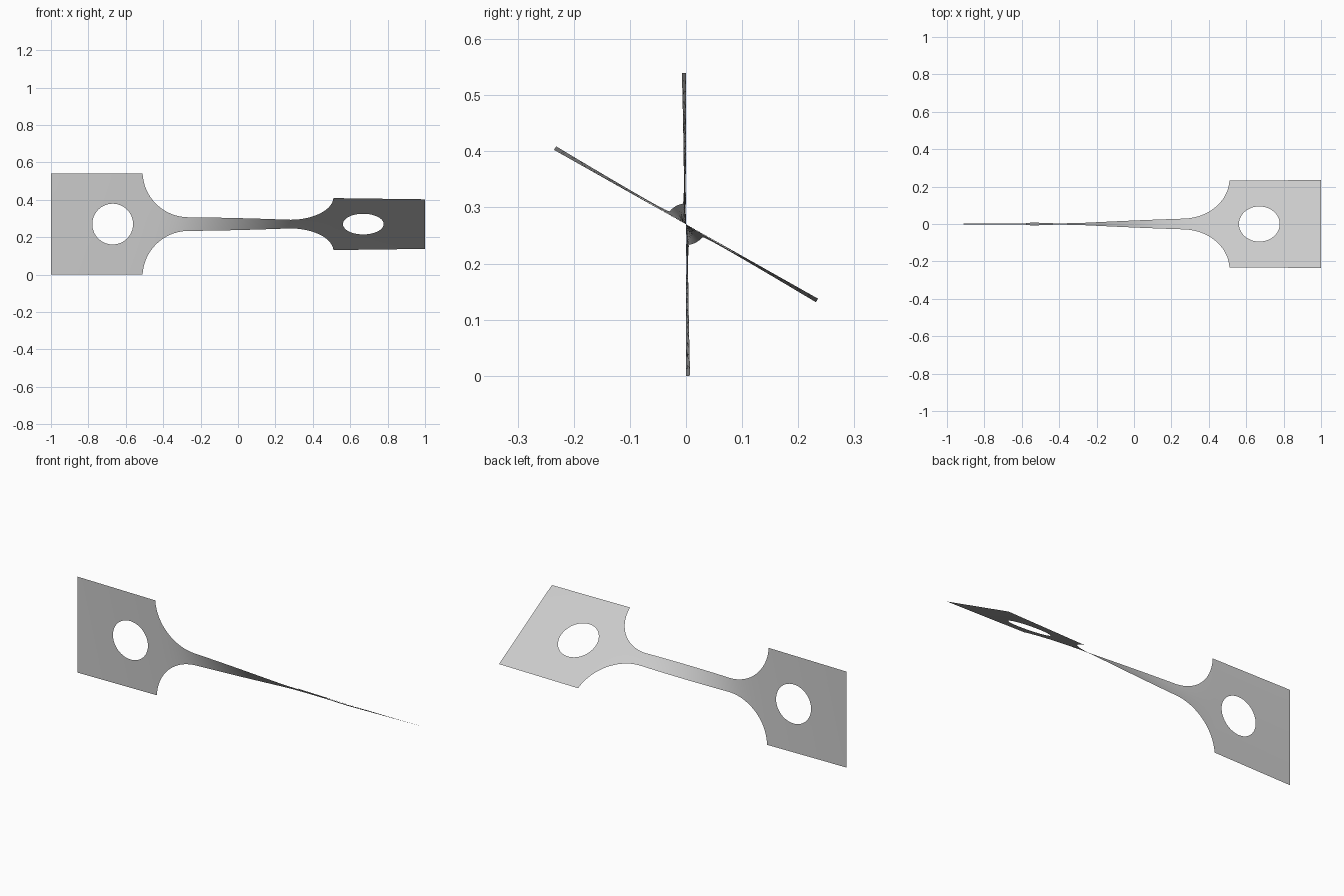
import bpy, bmesh, math

if "Cube" in bpy.data.objects:
    bpy.data.objects.remove(bpy.data.objects["Cube"])

TAB_HALF, NECK_HALF = 0.27, 0.037      # half widths of the tabs and the neck
TAB_X, HOLE_X, HOLE_R = 0.51, 0.67, 0.109
FILLET_R = 0.245
FILLET_X = TAB_X - math.sqrt(FILLET_R**2 - (NECK_HALF + FILLET_R - TAB_HALF)**2)
TWIST = math.radians(60.6)
ROWS, RINGS, STEPS = 24, 8, 800


def half_width(x):
    """Half width of the strip: tab, round fillet, then narrow neck."""
    x = abs(x)
    if x > TAB_X + 1e-6:
        return TAB_HALF
    d = max(0, x - FILLET_X)
    return NECK_HALF + FILLET_R - math.sqrt(max(0, FILLET_R**2 - d * d))


# Twist builds up fastest where the strip is narrow
sums = [0]
for i in range(STEPS):
    sums.append(sums[-1] + half_width(-1 + 2 * (i + 0.5) / STEPS) ** -1.6)


def angle(x):
    t = min(max((x + 1) / 2 * STEPS, 0), STEPS)
    i = min(int(t), STEPS - 1)
    return TWIST * (sums[i] + (sums[i + 1] - sums[i]) * (t - i)) / sums[-1]


def add_grid(bm, grid):
    """Quads between successive rows of flat (x, z) points."""
    verts = [[bm.verts.new((x, 0, z)) for x, z in row] for row in grid]
    for a, b in zip(verts, verts[1:]):
        for j in range(len(a) - 1):
            bm.faces.new((a[j], a[j + 1], b[j + 1], b[j]))


def tab_rings(side):
    """Rings running from the rectangular tab edge in to the round hole."""
    corners = [(TAB_X, -TAB_HALF), (1, -TAB_HALF), (1, TAB_HALF), (TAB_X, TAB_HALF)]
    outer = []
    for (x0, z0), (x1, z1) in zip(corners, corners[1:] + corners[:1]):
        outer += [(x0 + (x1 - x0) * k / ROWS, z0 + (z1 - z0) * k / ROWS)
                  for k in range(ROWS)]
    outer.append(outer[0])
    rings = []
    for r in range(RINGS + 1):
        t, ring = r / RINGS, []
        for x, z in outer:
            a = math.atan2(z, x - HOLE_X)
            hx, hz = HOLE_X + HOLE_R * math.cos(a), HOLE_R * math.sin(a)
            ring.append((side * (x + (hx - x) * t), z + (hz - z) * t))
        rings.append(ring)
    return rings


bm = bmesh.new()

# Two tabs with round holes
for side in (-1, 1):
    add_grid(bm, tab_rings(side))

# Neck with filleted ends, columns packed closer toward the tabs
columns = [TAB_X * math.sin(math.pi / 2 * k / 48) for k in range(-48, 49)]
add_grid(bm, [[(x, half_width(x) * (2 * j / ROWS - 1)) for j in range(ROWS + 1)]
              for x in columns])

bmesh.ops.remove_doubles(bm, verts=bm.verts, dist=0.0004)
bm.normal_update()
bmesh.ops.reverse_faces(bm, faces=[f for f in bm.faces if f.normal.y > 0])

# Wind the flat sheet about its long axis
for v in bm.verts:
    a, w = angle(v.co.x), v.co.z
    v.co.y, v.co.z = -w * math.sin(a), TAB_HALF + w * math.cos(a)

mesh = bpy.data.meshes.new("twisted_strip")
bm.to_mesh(mesh)
bm.free()
strip = bpy.data.objects.new("twisted_strip", mesh)
bpy.context.collection.objects.link(strip)

# Plain grey sheet
grey = bpy.data.materials.new("plain grey")
grey.use_nodes = True
colour = (0.6, 0.6, 0.6, 1)
grey.diffuse_color = colour
grey.node_tree.nodes["Principled BSDF"].inputs["Base Color"].default_value = colour
mesh.materials.append(grey)

bpy.context.view_layer.objects.active = strip
strip.select_set(True)
bpy.ops.object.shade_smooth_by_angle()
